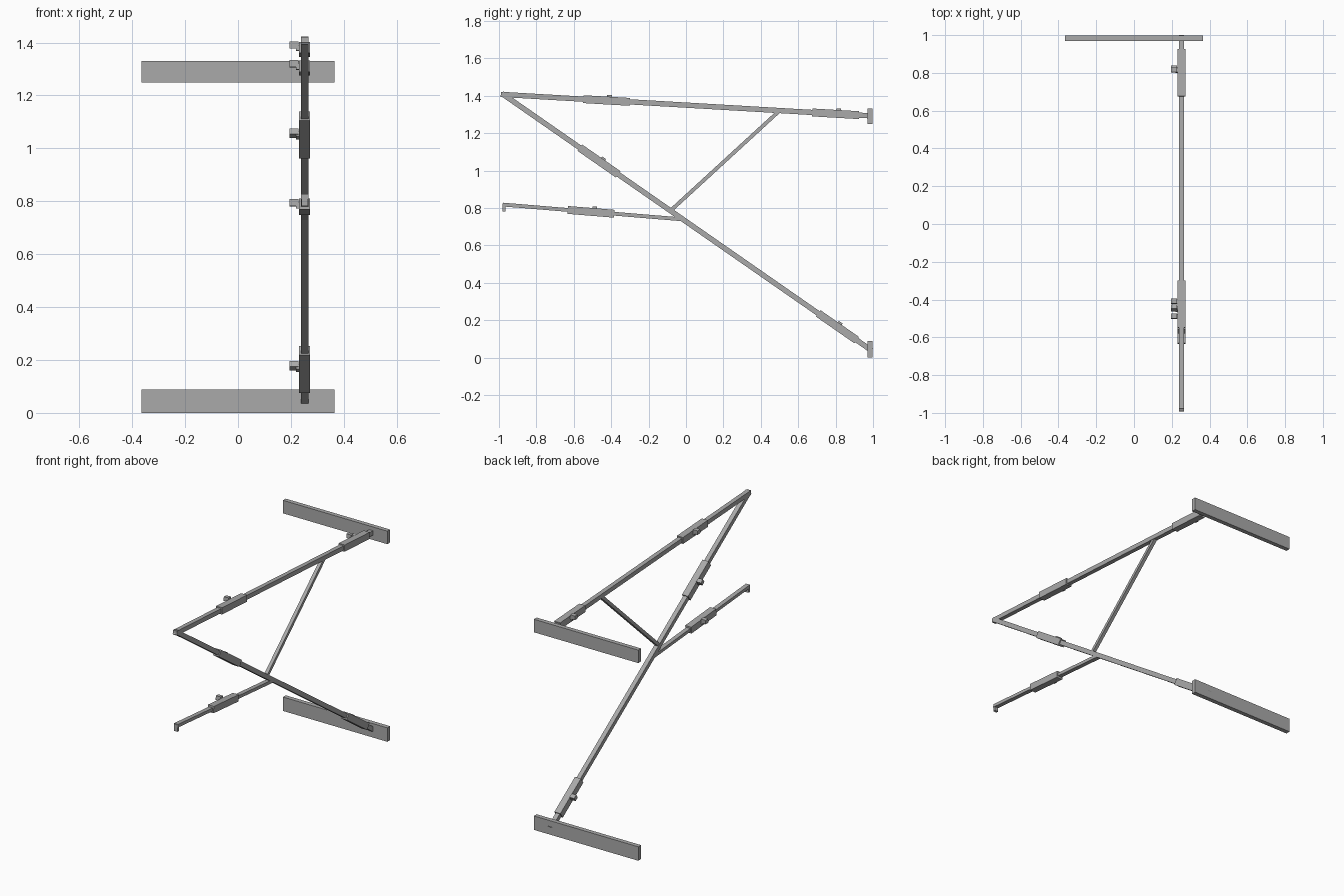
import bpy
from mathutils import Matrix, Vector

if "Cube" in bpy.data.objects:
    bpy.data.objects.remove(bpy.data.objects["Cube"])

grey = bpy.data.materials.new("steel_grey")
grey.diffuse_color = (0.4, 0.4, 0.4, 1)
grey.use_nodes = True
grey.node_tree.nodes["Principled BSDF"].inputs["Base Color"].default_value = grey.diffuse_color
X = 0.252  # plane of the frame


def box(name, size, matrix):
    bpy.ops.mesh.primitive_cube_add(size=1)
    ob = bpy.context.object
    ob.name = name
    ob.data.transform(matrix @ Matrix.Diagonal((*size, 1)))
    ob.data.materials.append(grey)
    return ob


def frame(a, b, t):
    """Local frame at fraction t of the line a-b: y runs along, z is the upper normal."""
    a, b = Vector((X, *a)), Vector((X, *b))
    y = (b - a).normalized()
    x = Vector((1, 0, 0))
    rot = Matrix((x, y, x.cross(y))).transposed().to_4x4()
    return Matrix.Translation(a.lerp(b, t)) @ rot, (b - a).length


def bar(name, a, b, width, thick):
    m, length = frame(a, b, 0.5)
    box(name, (width, length, thick), m)


def sleeve(name, a, b, y, knob_y):
    """Telescopic sleeve centred at y on the bar a-b, with a side clamp handle."""
    m, _ = frame(a, b, (y - a[0]) / (b[0] - a[0]))
    box(name + "_sleeve", (0.042, 0.25, 0.042), m)
    k, _ = frame(a, b, (knob_y - a[0]) / (b[0] - a[0]))
    box(name + "_clamp_neck", (0.03, 0.022, 0.022), k @ Matrix.Translation((-0.017, 0, 0.006)))
    box(name + "_clamp_handle", (0.033, 0.026, 0.026), k @ Matrix.Translation((-0.04, 0, 0.017)))


# Wall boards
for name, z, h in (("lower_board", 0.044, 0.088), ("upper_board", 1.29, 0.082)):
    box(name, (0.73, 0.028, h), Matrix.Translation((0, 0.984, z)))

# Frame bars
top = (-0.99, 1.407), (0.975, 1.293)
diag = (-0.985, 1.412), (0.992, 0.038)
arm = (-0.98, 0.818), (-0.01, 0.738)
bar("top_beam", *top, 0.028, 0.028)
bar("diagonal_beam", *diag, 0.028, 0.028)
bar("lower_arm", *arm, 0.028, 0.02)
bar("strut", (-0.085, 0.783), (0.497, 1.317), 0.022, 0.02)
box("arm_hook", (0.024, 0.016, 0.043), Matrix.Translation((X, -0.974, 0.803)))

# Sleeves with clamps
sleeve("top_front", *top, -0.425, -0.41)
sleeve("top_back", *top, 0.80, 0.815)
sleeve("diagonal_upper", *diag, -0.465, -0.455)
sleeve("diagonal_lower", *diag, 0.81, 0.81)
sleeve("arm", *arm, -0.508, -0.49)
